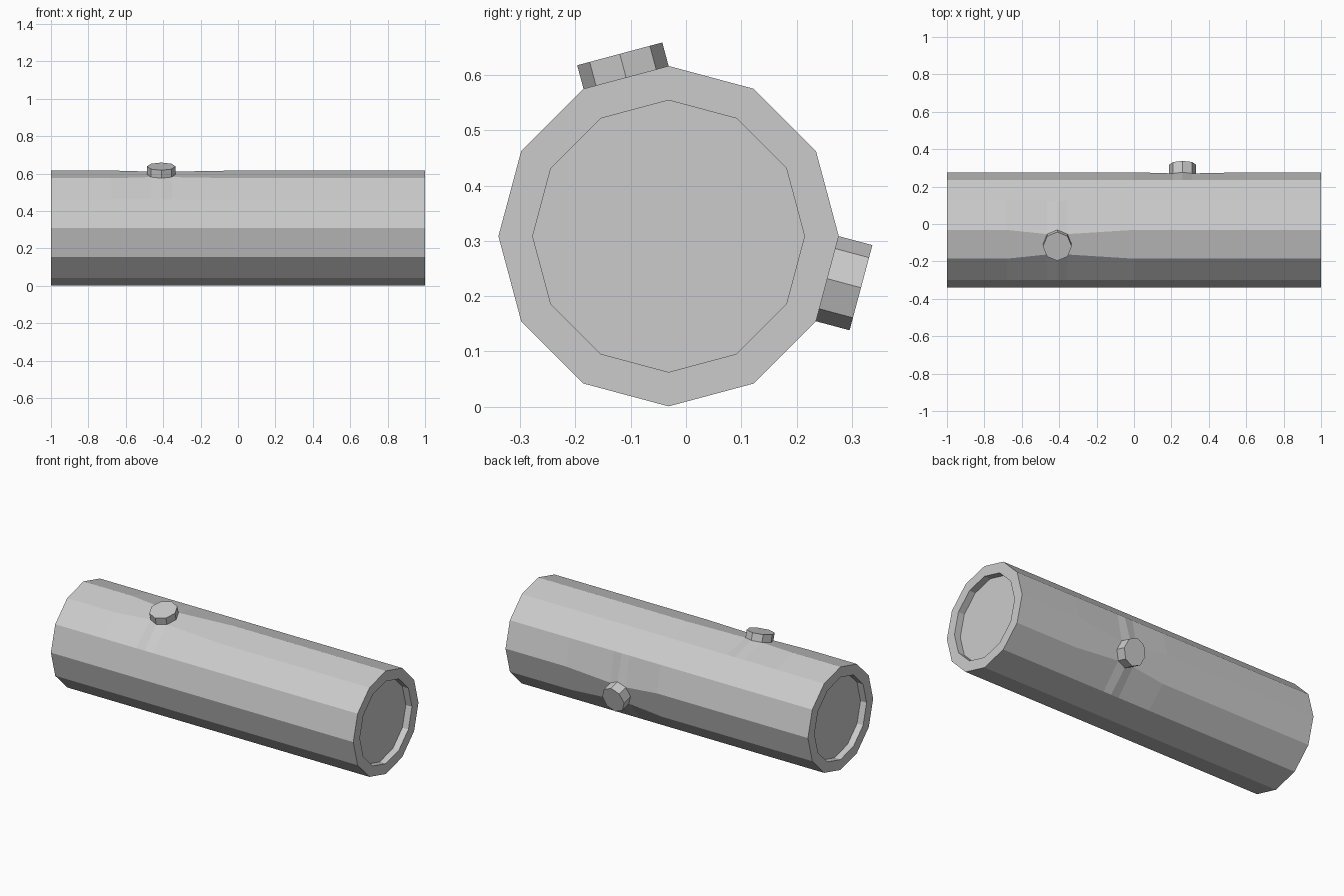
import bpy, bmesh
from math import sin, cos, radians
from mathutils import Vector

if "Cube" in bpy.data.objects:
    bpy.data.objects.remove(bpy.data.objects["Cube"])

R, CY, CZ, N = 0.308, -0.0315, 0.3085, 12
INNER, DEPTH = 0.246, 0.04
D = 0.7071

# knots: (strip index, x centre, radius, height)
STUBS = [(3, -0.41, 0.077, 0.044), (11, 0.26, 0.072, 0.063)]

bm = bmesh.new()


def point(x, r, deg):
    return Vector((x, CY + r * cos(radians(deg)), CZ + r * sin(radians(deg))))


# columns along the log, with three tight loops at each knot
xs = [-1, -0.68]
mid_col = {}
for strip, cx, r, h in STUBS:
    i = len(xs)
    xs += [cx - D * r, cx, cx + D * r]
    mid_col[i + 1] = (strip, cx, r, h)
    xs.append(0.0 if cx < 0 else 0.6)
xs.append(1)

grid = [[bm.verts.new(point(x, R, 30 * j)) for j in range(N)] for x in xs]

# pull the long edges into a round opening beside each knot
for i, (s, cx, r, h) in mid_col.items():
    a, b = s, (s + 1) % N
    for c in (i - 1, i + 1):
        m = (grid[c][a].co + grid[c][b].co) / 2
        for j in (a, b):
            grid[c][j].co = m + (grid[c][j].co - m) * D

# bark faces, leaving octagonal openings
skip, side_vert = set(), {}
for i, (s, cx, r, h) in mid_col.items():
    skip |= {(i - 1, s), (i, s)}
    p = point(cx, R * cos(radians(15)), 30 * s + 15)
    for c, d in ((i - 2, -r), (i + 1, r)):
        side_vert[(c, s)] = (bm.verts.new(p + Vector((d, 0, 0))), d)
for i in range(len(xs) - 1):
    for j in range(N):
        if (i, j) in skip:
            continue
        k = (j + 1) % N
        loop = [grid[i][j], grid[i + 1][j], grid[i + 1][k], grid[i][k]]
        if (i, j) in side_vert:
            v, d = side_vert[(i, j)]
            loop.insert(2 if d < 0 else 4, v)
        bm.faces.new(loop)

# raised octagonal knots
for i, (s, cx, r, h) in mid_col.items():
    a, b = s, (s + 1) % N
    base = [grid[i - 1][a], grid[i][a], grid[i + 1][a], side_vert[(i + 1, s)][0],
            grid[i + 1][b], grid[i][b], grid[i - 1][b], side_vert[(i - 2, s)][0]]
    out = point(0, 1, 30 * s + 15) - Vector((0, CY, CZ))
    top = [bm.verts.new(v.co + out * h) for v in base]
    for n in range(8):
        m = (n + 1) % 8
        bm.faces.new((base[n], base[m], top[m], top[n]))
    bm.faces.new(top)

# rims and recessed end faces
for rim, x, inward in ((grid[0], -1, DEPTH), (grid[-1], 1, -DEPTH)):
    lip = [bm.verts.new(point(x, INNER, 30 * j)) for j in range(N)]
    floor = [bm.verts.new(point(x + inward, INNER, 30 * j)) for j in range(N)]
    for j in range(N):
        k = (j + 1) % N
        bm.faces.new((rim[j], rim[k], lip[k], lip[j]))
        bm.faces.new((lip[j], lip[k], floor[k], floor[j]))
    bm.faces.new(floor)

bmesh.ops.recalc_face_normals(bm, faces=bm.faces[:])
mesh = bpy.data.meshes.new("log")
bm.to_mesh(mesh)
bm.free()
bpy.context.collection.objects.link(bpy.data.objects.new("log", mesh))
